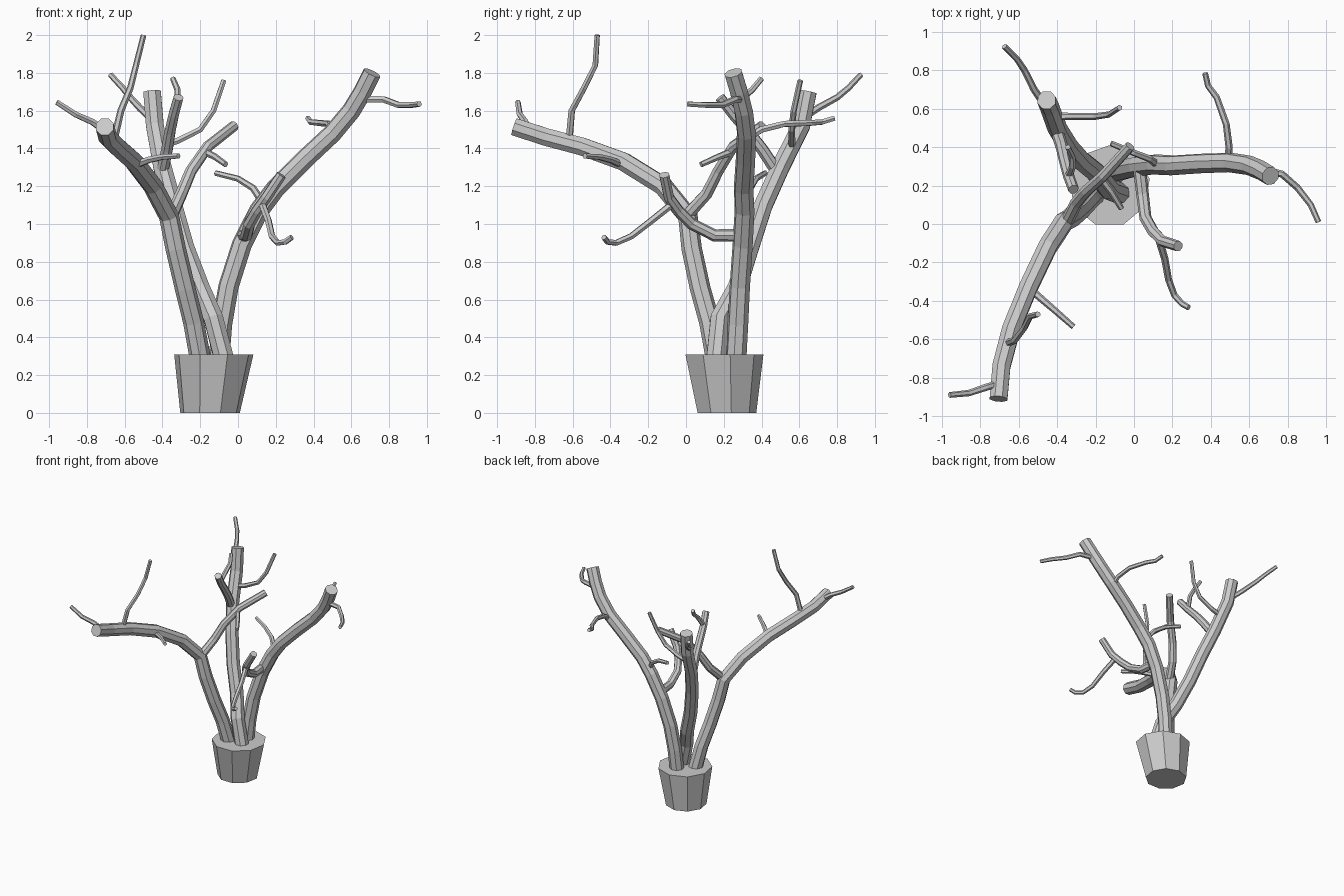
import bpy, bmesh
from mathutils import Vector

cube = bpy.data.objects.get("Cube")
if cube:
    bpy.data.objects.remove(cube, do_unlink=True)

grey = bpy.data.materials.new("plain_grey")
grey.use_nodes = True
colour = (0.6, 0.6, 0.6, 1)
grey.diffuse_color = colour
grey.node_tree.nodes["Principled BSDF"].inputs["Base Color"].default_value = colour


def add_object(name, mesh):
    obj = bpy.data.objects.new(name, mesh)
    bpy.context.collection.objects.link(obj)
    mesh.materials.clear()
    mesh.materials.append(grey)
    for face in mesh.polygons:
        face.use_smooth = False
    return obj


def limb(name, points, start, end, rings=2):
    """Faceted, capped tube along a path, tapering from start to end radius."""
    curve = bpy.data.curves.new(name + "_path", "CURVE")
    curve.dimensions = "3D"
    curve.bevel_depth = 1.0
    curve.bevel_resolution = rings
    curve.use_fill_caps = True
    spline = curve.splines.new("POLY")
    spline.points.add(len(points) - 1)
    for i, (p, co) in enumerate(zip(spline.points, points)):
        p.co = (*co, 1)
        p.radius = start + (end - start) * i / (len(points) - 1)
    helper = bpy.data.objects.new(name + "_path", curve)
    bpy.context.collection.objects.link(helper)
    bpy.context.view_layer.update()
    graph = bpy.context.evaluated_depsgraph_get()
    mesh = bpy.data.meshes.new_from_object(helper.evaluated_get(graph))
    bpy.data.objects.remove(helper, do_unlink=True)
    return add_object(name, mesh)


def trunk(name, *points):
    limb(name, points, 0.056, 0.05)


def branch(name, *points):
    limb(name, points, 0.034, 0.028)


def twig(name, *points):
    limb(name, points, 0.02, 0.015, 1)


# Tapered pot, its foot slightly off centre
bm = bmesh.new()
bmesh.ops.create_cone(bm, cap_ends=True, segments=9, radius1=0.16, radius2=0.213, depth=0.31)
for v in bm.verts:
    top = v.co.z > 0
    v.co += Vector((-0.128 if top else -0.148, 0.197 if top else 0.212, 0.155))
pot_mesh = bpy.data.meshes.new("pot")
bm.to_mesh(pot_mesh)
bm.free()
add_object("pot", pot_mesh)

# Front trunk with its branch and twigs
trunk("front_trunk", (-.2, .16, .29), (-.235, .125, .48), (-.28, .075, .66), (-.33, .03, .87),
      (-.365, .01, 1.04), (-.45, -.12, 1.2), (-.55, -.33, 1.33), (-.64, -.55, 1.41),
      (-.69, -.74, 1.46), (-.705, -.91, 1.515))
branch("front_branch", (-.35, .01, 1.05), (-.3, .11, 1.16), (-.25, .17, 1.28),
       (-.16, .25, 1.41), (-.02, .405, 1.52))
twig("front_branch_twig", (-.17, .235, 1.38), (-.12, .17, 1.355), (-.065, .08, 1.315))
twig("front_tip_twig", (-.7, -.83, 1.49), (-.77, -.85, 1.54), (-.86, -.88, 1.58), (-.96, -.89, 1.645))
twig("front_tall_twig", (-.66, -.62, 1.43), (-.62, -.605, 1.6), (-.57, -.54, 1.72),
     (-.54, -.48, 1.84), (-.5, -.47, 2.0))
twig("front_low_twig", (-.55, -.33, 1.31), (-.47, -.4, 1.34), (-.4, -.46, 1.355), (-.315, -.535, 1.36))

# Back trunk with its branch and twigs
trunk("back_trunk", (-.075, .16, .29), (-.13, .18, .5), (-.2, .27, .66), (-.28, .335, .87),
      (-.345, .41, 1.1), (-.4, .5, 1.3), (-.44, .61, 1.52), (-.455, .645, 1.7))
branch("back_branch", (-.4, .48, 1.28), (-.375, .4, 1.4), (-.36, .33, 1.49),
       (-.34, .25, 1.58), (-.315, .18, 1.67))
twig("back_branch_twig", (-.34, .25, 1.59), (-.32, .3, 1.67), (-.32, .35, 1.71), (-.345, .4, 1.77))
twig("back_outer_twig", (-.45, .6, 1.55), (-.52, .7, 1.615), (-.57, .8, 1.67),
     (-.61, .86, 1.72), (-.675, .925, 1.79))
twig("back_inner_twig", (-.42, .56, 1.41), (-.32, .56, 1.44), (-.2, .56, 1.5),
     (-.13, .57, 1.6), (-.075, .605, 1.76))

# Left trunk with its branch and twigs
trunk("left_trunk", (-.1, .265, .29), (-.085, .275, .47), (-.05, .285, .67), (.02, .3, .89),
      (.11, .31, 1.07), (.2, .305, 1.19), (.35, .315, 1.34), (.5, .32, 1.48),
      (.6, .305, 1.6), (.66, .28, 1.7), (.71, .25, 1.8))
branch("left_branch", (.03, .28, .94), (.045, .15, .94), (.06, .03, 1), (.1, -.04, 1.07),
       (.15, -.09, 1.14), (.23, -.115, 1.26))
twig("left_branch_twig", (.13, -.08, 1.1), (.16, -.18, 1.02), (.18, -.29, .935),
     (.21, -.37, .9), (.25, -.415, .905), (.285, -.435, .93))
twig("left_low_twig", (.12, .31, 1.13), (.08, .34, 1.19), (0, .37, 1.24), (-.12, .42, 1.27))
twig("left_back_twig", (.49, .32, 1.45), (.495, .4, 1.5), (.48, .52, 1.53),
     (.43, .66, 1.535), (.385, .72, 1.54), (.37, .785, 1.56))
twig("left_tip_twig", (.68, .28, 1.66), (.77, .26, 1.66), (.85, .19, 1.63),
     (.92, .1, 1.63), (.96, .01, 1.635))
